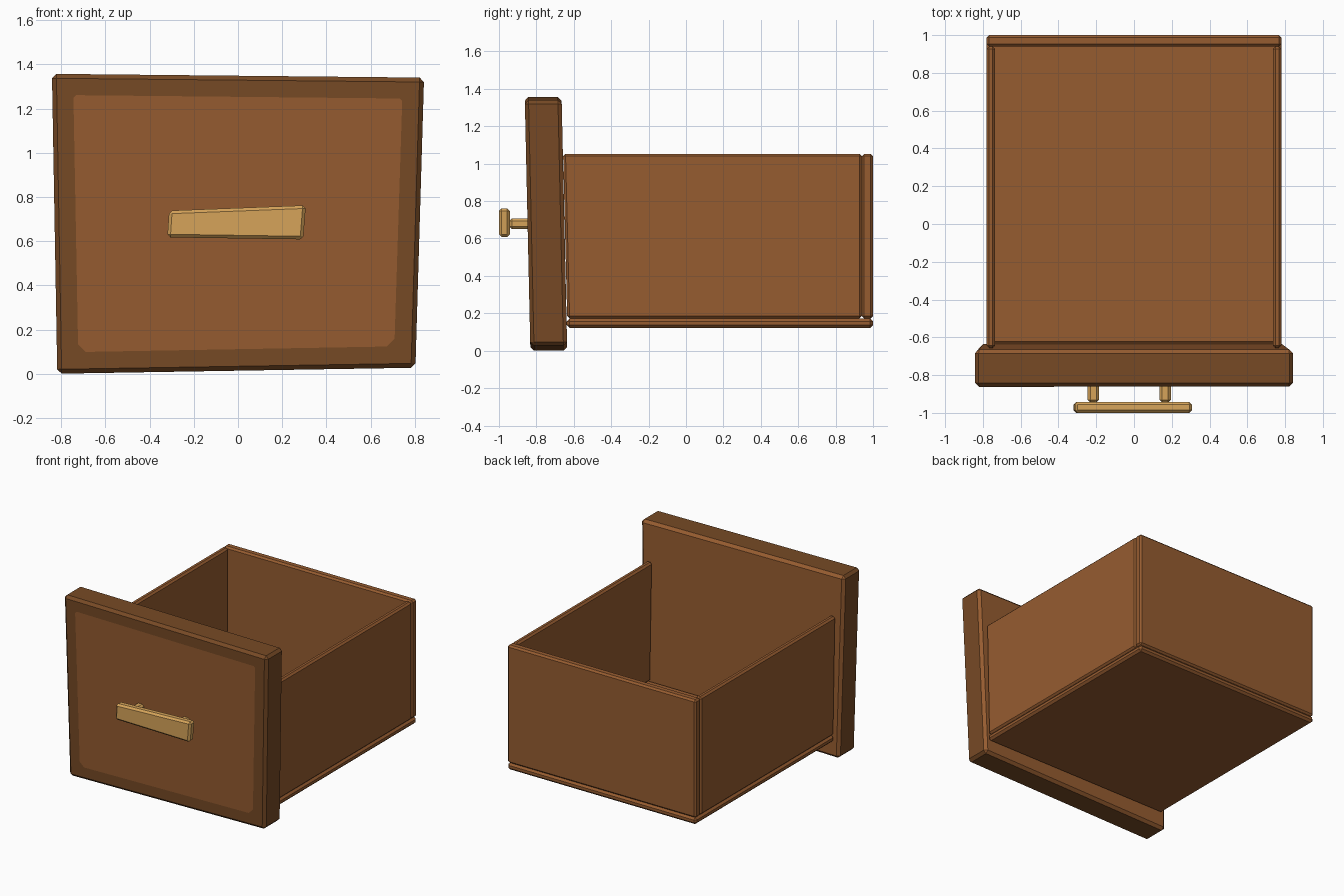
import bpy, bmesh
from mathutils import Vector

if "Cube" in bpy.data.objects:
    bpy.data.objects.remove(bpy.data.objects["Cube"])


def material(name, rgb):
    m = bpy.data.materials.new(name)
    lin = [((c / 255 + 0.055) / 1.055) ** 2.4 for c in rgb]
    m.diffuse_color = (*lin, 1)
    m.use_nodes = True
    m.node_tree.nodes["Principled BSDF"].inputs["Base Color"].default_value = m.diffuse_color
    return m


wood = material("warm wood", (150, 92, 48))
dark = material("dark wood", (119, 74, 37))
brass = material("brass", (214, 164, 90))


def block(name, mats, x, y, z, bevel, warp=None, paint=None):
    """Chamfered box between the given limits, with its corners optionally warped."""
    bm = bmesh.new()
    bmesh.ops.create_cube(bm, size=1)
    for v in bm.verts:
        c = Vector([r[0] if k < 0 else r[1] for k, r in zip(v.co, (x, y, z))])
        v.co = warp(c) if warp else c
    bmesh.ops.bevel(bm, geom=bm.edges[:], offset=bevel, segments=1,
                    affect='EDGES', profile=0.5)
    bm.normal_update()
    if paint:
        paint(bm)
    me = bpy.data.meshes.new(name)
    bm.to_mesh(me)
    bm.free()
    for m in mats:
        me.materials.append(m)
    ob = bpy.data.objects.new(name, me)
    bpy.context.collection.objects.link(ob)
    return ob


# Front panel: slightly crooked, leaning forward, with a flush lighter field
def panel_warp(c):
    top = c.z > 0.5
    c.x = (0.842 if top else (0.818 if c.x < 0 else 0.803)) * (1 if c.x > 0 else -1)
    c.z = (1.357 if c.x < 0 else 1.340) if top else (0.0 if c.x < 0 else 0.027)
    c.y += -0.03 * c.z / 1.35
    return c


def panel_paint(bm):
    for f in bm.faces:
        f.material_index = 0 if f.normal.y > 0.3 else 1
    field = max((f for f in bm.faces if f.normal.y < -0.9), key=lambda f: f.calc_area())
    bmesh.ops.inset_individual(bm, faces=[field], thickness=0.108)
    field.material_index = 0
    low = [v for v in field.verts if v.co.z < 0.5]
    high = [v for v in field.verts if v.co.z > 0.5]
    for verts, size in ((low, 0.035), (high, 0.012)):
        bmesh.ops.bevel(bm, geom=verts, offset=size, segments=1, affect='VERTICES')
    bm.normal_update()
    front = [f for f in bm.faces if f.normal.y < -0.9]
    biggest = max(front, key=lambda f: f.calc_area())
    for f in front:
        f.material_index = 0 if f is biggest else 1


block("front_panel", [wood, dark], (-0.84, 0.84), (-0.832, -0.635), (0, 1.35), 0.02,
      panel_warp, panel_paint)


# Drawer box: sides follow the lean of the panel at their front edge
def side_warp(c):
    if c.y < 0:
        c.y = -0.635 - 0.022 * (c.z - 0.17) / 0.88
    return c


for side, label in ((-1, "left"), (1, "right")):
    block(label + "_side", [wood], sorted((side * 0.735, side * 0.78)), (-0.64, 0.94),
          (0.172, 1.053), 0.013, side_warp)
block("back_board", [wood], (-0.78, 0.78), (0.94, 1.0), (0.172, 1.053), 0.013)
block("bottom_board", [wood], (-0.78, 0.78), (-0.638, 1.0), (0.122, 0.172), 0.015)


# Handle: crooked grip bar on two posts
def bar_warp(c):
    if c.z > 0.68:
        c.z = 0.738 if c.x < 0 else 0.762
        c.x = -0.312 if c.x < 0 else 0.307
    else:
        c.z = 0.617 if c.x < 0 else 0.608
        c.x = -0.320 if c.x < 0 else 0.295
    return c


block("handle_bar", [brass], (-0.32, 0.30), (-1.0, -0.942), (0.61, 0.76), 0.014, bar_warp)
for x, label in ((-0.215, "left"), (0.165, "right")):
    block(label + "_handle_post", [brass], (x - 0.03, x + 0.03), (-0.945, -0.82),
          (0.65, 0.708), 0.014)
